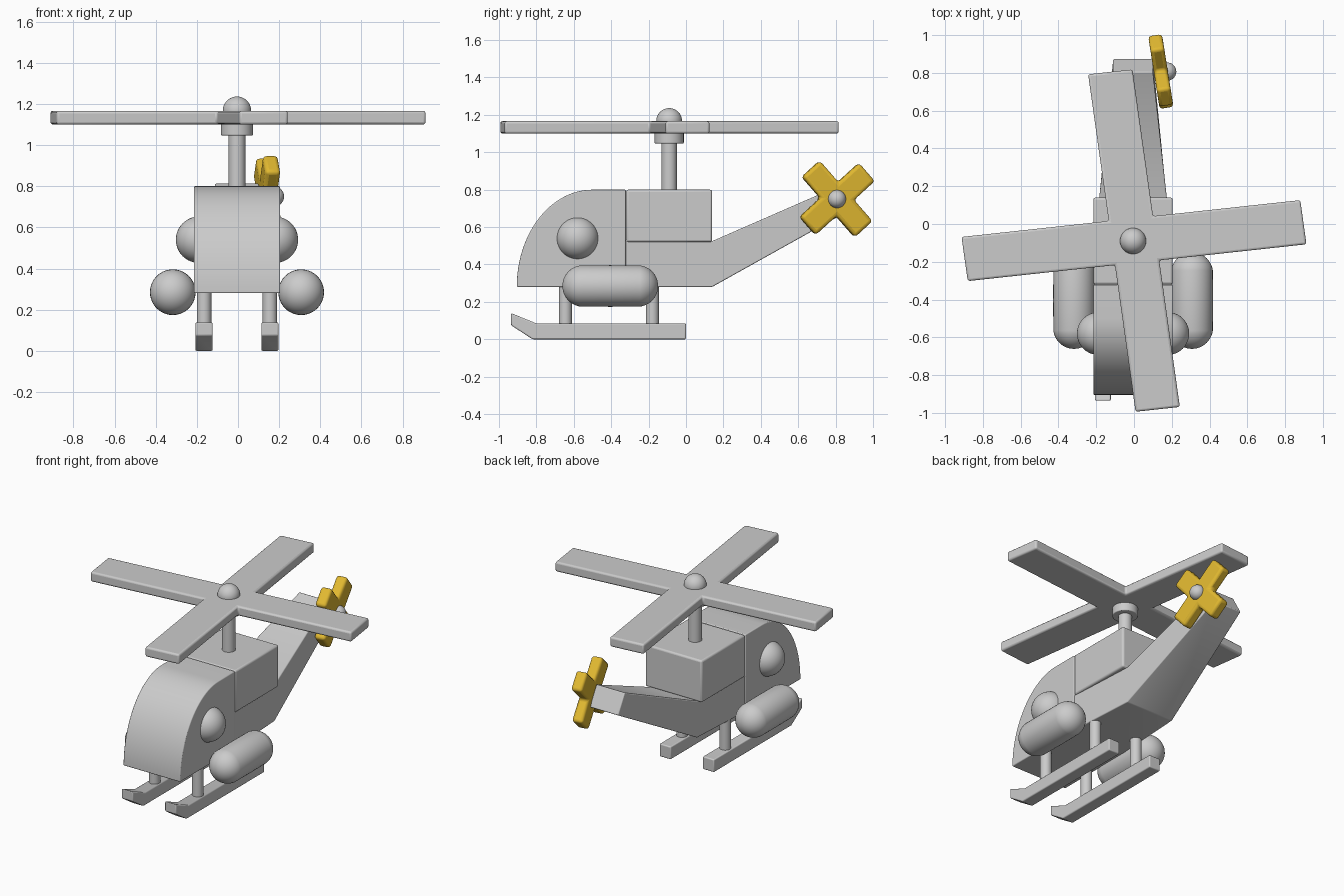
import bpy, bmesh, math
from mathutils import Vector, Matrix

if "Cube" in bpy.data.objects:
    bpy.data.objects.remove(bpy.data.objects["Cube"])

CX = -0.005  # body centre line


def finish(bm, name, bevel=0.0, angle=35, mat=None):
    bmesh.ops.recalc_face_normals(bm, faces=bm.faces)
    me = bpy.data.meshes.new(name)
    bm.to_mesh(me)
    bm.free()
    ob = bpy.data.objects.new(name, me)
    bpy.context.collection.objects.link(ob)
    if bevel:
        m = ob.modifiers.new("bevel", 'BEVEL')
        m.width, m.segments, m.limit_method = bevel, 3, 'ANGLE'
        m.angle_limit = math.radians(25)
    if mat:
        me.materials.append(mat)
    bpy.ops.object.select_all(action='DESELECT')
    ob.select_set(True)
    bpy.context.view_layer.objects.active = ob
    bpy.ops.object.shade_smooth_by_angle(angle=math.radians(angle))
    return ob


def prism(points, depth):
    """Extrude 3D polygon points along a depth vector."""
    bm = bmesh.new()
    face = bm.faces.new([bm.verts.new(p) for p in points])
    ext = bmesh.ops.extrude_face_region(bm, geom=[face])
    vs = [g for g in ext['geom'] if isinstance(g, bmesh.types.BMVert)]
    bmesh.ops.translate(bm, verts=vs, vec=depth)
    return bm


def side_prism(profile, x0, x1):
    return prism([(x0, y, z) for y, z in profile], Vector((x1 - x0, 0, 0)))


def ball(name, loc, scale):
    bm = bmesh.new()
    bmesh.ops.create_uvsphere(bm, u_segments=40, v_segments=24, radius=1)
    bm.transform(Matrix.Translation(loc) @ Matrix.Diagonal((*scale, 1)))
    return finish(bm, name)


def post(name, x, y, z0, z1, r, bevel=0.0):
    bm = bmesh.new()
    bmesh.ops.create_cone(bm, cap_ends=True, segments=32, radius1=r, radius2=r, depth=z1 - z0)
    bm.transform(Matrix.Translation((x, y, (z0 + z1) / 2)))
    return finish(bm, name, bevel)


def cross(a1, a2, length, half_w):
    """Outline of two crossing bars at the given angles."""
    e = [Vector((math.cos(math.radians(a)), math.sin(math.radians(a)))) for a in (a1, a2)]
    w, l = half_w, length
    uv = []
    for c, s in ((1, 0), (0, 1), (-1, 0), (0, -1)):
        for u, v in ((l, -w), (l, w), (w, w)):
            uv.append((u * c - v * s, u * s + v * c))
    return [e[0] * u + e[1] * v for u, v in uv]


# cockpit with quarter-ellipse nose
nose = [(-0.50 - 0.405 * math.cos(t), 0.28 + 0.52 * math.sin(t))
        for t in (i * math.pi / 48 for i in range(25))]
finish(side_prism(nose + [(-0.322, 0.80), (-0.322, 0.28)], CX - 0.21, CX + 0.21), "cockpit", 0.006)

# engine housing
finish(side_prism([(-0.32, 0.52), (0.14, 0.52), (0.14, 0.80), (-0.32, 0.80)],
                  CX - 0.21, CX + 0.21), "engine_housing", 0.012)

# lower body and tapering tail
bm = side_prism([(-0.34, 0.28), (0.14, 0.28), (0.875, 0.69), (0.805, 0.815),
                 (0.14, 0.525), (-0.34, 0.525)], -1, 1)
for v in bm.verts:
    v.co.x = CX + v.co.x * (0.105 if v.co.y > 0.5 else 0.178 if v.co.y > 0 else 0.205)
finish(bm, "tail_boom", 0.006)

# paired side parts
for side, s in (("left", -1), ("right", 1)):
    ball(side + "_window", (CX + s * 0.184, -0.58, 0.54), (0.113, 0.113, 0.113))

    # fuel pod: stretched sphere
    bm = bmesh.new()
    bmesh.ops.create_uvsphere(bm, u_segments=40, v_segments=24, radius=0.111)
    for v in bm.verts:
        z = v.co.z
        v.co.z = z + (0.145 if z > 0.001 else -0.145 if z < -0.001 else 0)
    bm.transform(Matrix.Translation((CX + s * 0.312, -0.405, 0.285)) @ Matrix.Rotation(math.pi / 2, 4, 'X'))
    finish(bm, side + "_pod")

    # landing skid with upturned toe and two struts
    x = CX + s * 0.16
    finish(side_prism([(-0.935, 0.14), (-0.935, 0.075), (-0.82, 0), (0, 0), (0, 0.085), (-0.80, 0.085)],
                      x - 0.042, x + 0.042), side + "_skid", 0.007)
    for end, y in (("front", -0.645), ("rear", -0.18)):
        post(f"{side}_{end}_strut", x, y, 0.05, 0.31, 0.035)

# main rotor
post("mast", CX, -0.09, 0.78, 1.12, 0.041)
post("rotor_collar", CX, -0.09, 1.047, 1.12, 0.078, 0.005)
pts = [(p.x, p.y - 0.088, 1.10) for p in cross(6.2, 98, 0.902, 0.118)]
finish(prism(pts, Vector((0, 0, 0.066))), "main_rotor", 0.012)
ball("rotor_cap", (CX, -0.09, 1.167), (0.069, 0.069, 0.069))

# gold tail rotor
gold = bpy.data.materials.new("gold")
gold.diffuse_color = (0.75, 0.48, 0.03, 1)
gold.use_nodes = True
gold.node_tree.nodes["Principled BSDF"].inputs["Base Color"].default_value = gold.diffuse_color
bm = prism([(-0.037, p.x, p.y) for p in cross(42, 131.5, 0.215, 0.064)], Vector((0.074, 0, 0)))
bm.transform(Matrix.Translation((0.142, 0.807, 0.75)) @ Matrix.Rotation(math.radians(9), 4, 'Z'))
finish(bm, "tail_rotor", 0.018, mat=gold)
ball("tail_rotor_cap", (0.176, 0.807, 0.75), (0.048, 0.048, 0.048))
